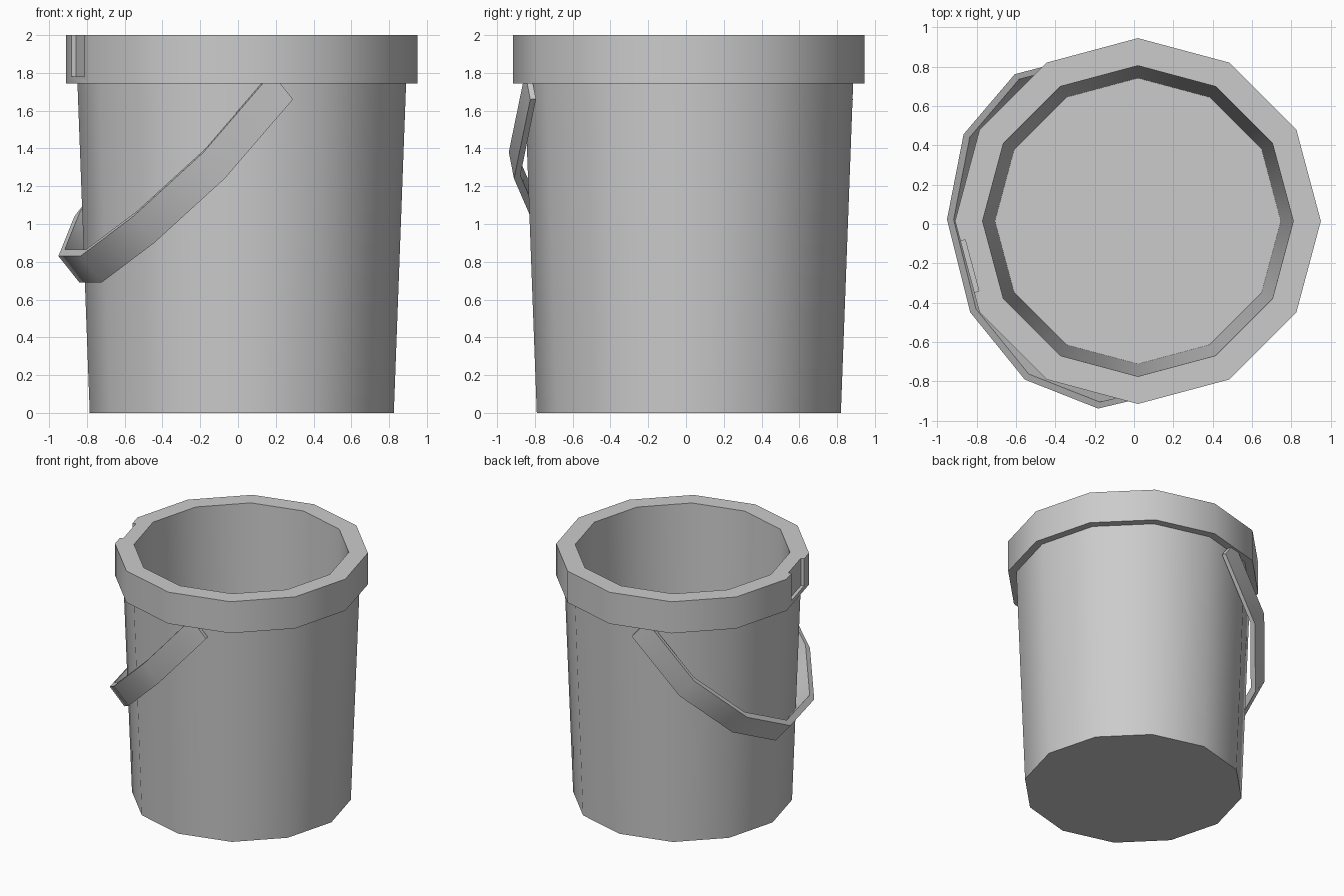
import bpy, bmesh, math
from mathutils import Vector, Matrix

cube = bpy.data.objects.get("Cube")
if cube:
    bpy.data.objects.remove(cube, do_unlink=True)

SIDES = 12
CENTRE = Vector((0.02, 0.015, 0))

grey = bpy.data.materials.new("plain_grey")
grey.use_nodes = True
grey.diffuse_color = (0.6, 0.6, 0.6, 1)
grey.node_tree.nodes["Principled BSDF"].inputs["Base Color"].default_value = (0.6, 0.6, 0.6, 1)


def make_object(name, bm):
    bmesh.ops.recalc_face_normals(bm, faces=bm.faces)
    mesh = bpy.data.meshes.new(name)
    bm.to_mesh(mesh)
    bm.free()
    mesh.materials.append(grey)
    obj = bpy.data.objects.new(name, mesh)
    bpy.context.collection.objects.link(obj)
    return obj


def activate(obj):
    bpy.ops.object.select_all(action='DESELECT')
    obj.select_set(True)
    bpy.context.view_layer.objects.active = obj


def smooth(obj):
    activate(obj)
    bpy.ops.object.shade_smooth_by_angle(angle=math.radians(40))


def bridge(bm, a, b, closed=True):
    n = len(a)
    for i in range(n if closed else n - 1):
        j = (i + 1) % n
        bm.faces.new((a[i], a[j], b[j], b[i]))


# Bucket: tapered wall, thick overhanging rim and hollow inside
profile = [(0.805, 0), (0.87, 1.745), (0.93, 1.745), (0.93, 2),
           (0.79, 2), (0.727, 0.1)]
bm = bmesh.new()
rings = []
for r, z in profile:
    angles = [math.tau * i / SIDES for i in range(SIDES)]
    rings.append([bm.verts.new(CENTRE + Vector((r * math.cos(a), r * math.sin(a), z)))
                  for a in angles])
for a, b in zip(rings, rings[1:]):
    bridge(bm, a, b)
bm.faces.new(rings[0])
bm.faces.new(rings[-1])
bucket = make_object("bucket", bm)

# Shallow notch in one facet of the rim
facet = math.radians(195)
bm = bmesh.new()
bmesh.ops.create_cube(bm, size=1)
bmesh.ops.scale(bm, vec=(0.2, 0.27, 0.4), verts=bm.verts)
bmesh.ops.translate(bm, vec=(0.973, 0, 1.98), verts=bm.verts)
bmesh.ops.transform(bm, matrix=Matrix.Translation(CENTRE) @ Matrix.Rotation(facet, 4, 'Z'),
                    verts=bm.verts)
cutter = make_object("notch_cutter", bm)
cutter.hide_render = True
cut = bucket.modifiers.new("notch", 'BOOLEAN')
cut.operation = 'DIFFERENCE'
cut.solver = 'EXACT'
cut.object = cutter
activate(bucket)
bpy.ops.object.modifier_apply(modifier=cut.name)
bpy.data.objects.remove(cutter, do_unlink=True)
smooth(bucket)

# Handle: flat band swung down on one side, mirrored about its middle
swing = Matrix.Translation(CENTRE) @ Matrix.Rotation(math.radians(194), 4, 'Z')
half = [(0.055, 0.88, 1.80), (0.427, 0.876, 1.38), (0.753, 0.643, 1.04), (0.94, 0.243, 0.83)]
outer_top = [Vector(p) for p in half] + [Vector((d, -w, z)) for d, w, z in reversed(half)]
band = Vector((-0.115, 0, -0.14))
pivot = Vector((0, 0, 1.85))
inner_top = [pivot.lerp(p, 0.965) for p in outer_top]

bm = bmesh.new()
strips = [[bm.verts.new(swing @ (p + shift)) for p in points]
          for points, shift in ((outer_top, Vector()), (outer_top, band),
                                (inner_top, band), (inner_top, Vector()))]
for k in range(4):
    bridge(bm, strips[k], strips[(k + 1) % 4], closed=False)
for end in (0, -1):
    bm.faces.new([s[end] for s in strips])
handle = make_object("handle", bm)
smooth(handle)
